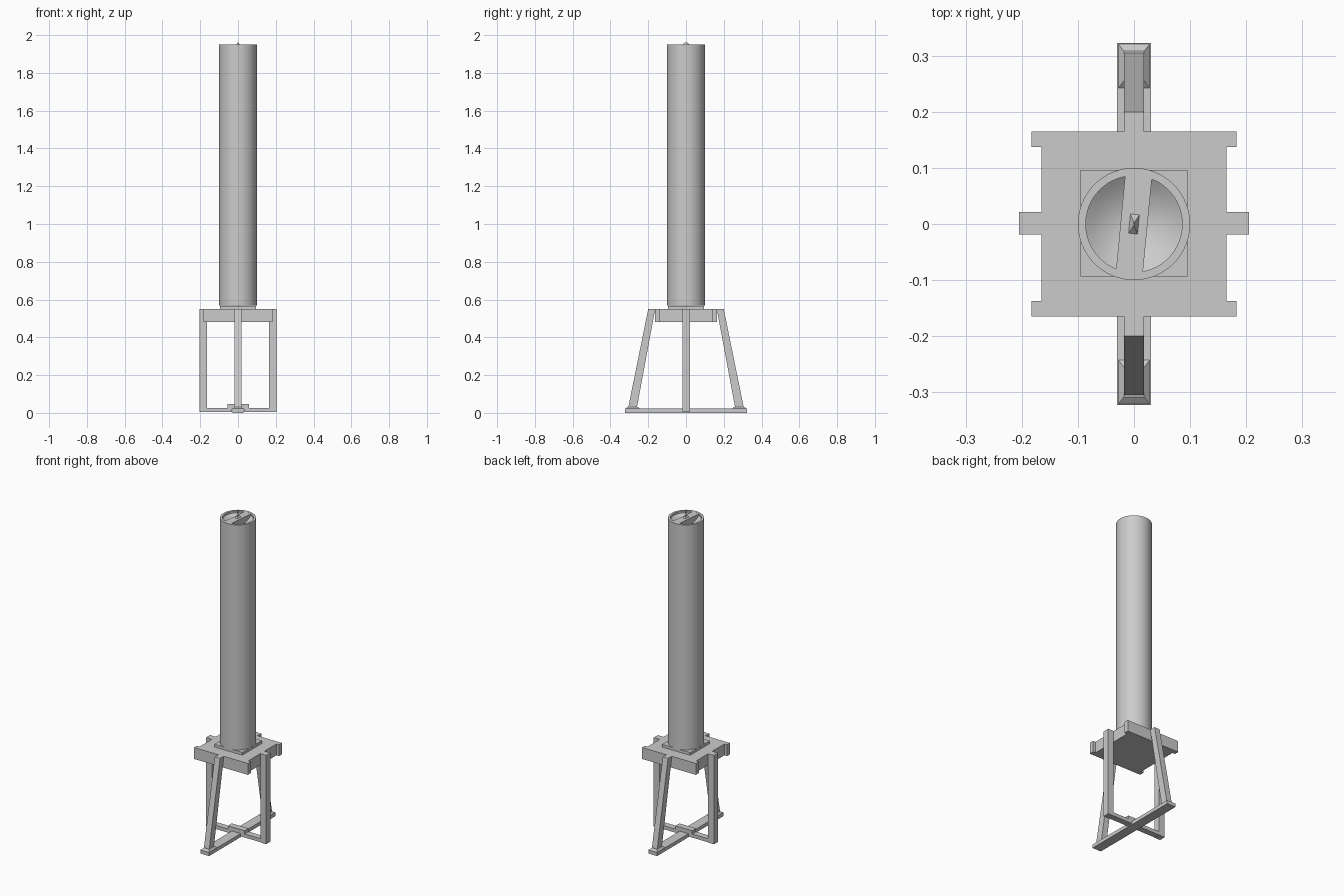
import bpy, bmesh, math
from mathutils import Matrix, Vector

default = bpy.data.objects.get("Cube")
if default:
    bpy.data.objects.remove(default)

grey = bpy.data.materials.new("light grey")
grey.use_nodes = True
colour = (0.6, 0.6, 0.6, 1)
grey.diffuse_color = colour
grey.node_tree.nodes["Principled BSDF"].inputs["Base Color"].default_value = colour


def finish(name, bm):
    bmesh.ops.recalc_face_normals(bm, faces=bm.faces)
    mesh = bpy.data.meshes.new(name)
    bm.to_mesh(mesh)
    bm.free()
    mesh.materials.append(grey)
    obj = bpy.data.objects.new(name, mesh)
    bpy.context.collection.objects.link(obj)
    return obj


def prism(name, points, offset):
    """Extrude a closed outline of 3D points along an offset."""
    bm = bmesh.new()
    face = bm.faces.new([bm.verts.new(p) for p in points])
    new = bmesh.ops.extrude_face_region(bm, geom=[face])["geom"]
    bmesh.ops.translate(bm, vec=offset, verts=[v for v in new if isinstance(v, bmesh.types.BMVert)])
    # keep the starting face as the closing cap
    if not face.is_valid:
        bm.faces.new([bm.verts[i] for i in range(len(points))])
    return finish(name, bm)


def box(name, low, high, turn=0):
    low, high = Vector(low), Vector(high)
    bm = bmesh.new()
    bmesh.ops.create_cube(bm, size=1)
    bmesh.ops.scale(bm, vec=high - low, verts=bm.verts)
    bmesh.ops.translate(bm, vec=(low + high) / 2, verts=bm.verts)
    bmesh.ops.rotate(bm, matrix=Matrix.Rotation(turn, 3, 'Z'), verts=bm.verts)
    return finish(name, bm)


def frustum(name, base, top, z0, z1, turn=0):
    """Solid between two rectangles (x0, x1, y0, y1) at two heights."""
    bm = bmesh.new()
    for (x0, x1, y0, y1), z in ((base, z0), (top, z1)):
        for x in (x0, x1):
            for y in (y0, y1):
                bm.verts.new((x, y, z))
    bmesh.ops.convex_hull(bm, input=bm.verts)
    bmesh.ops.rotate(bm, matrix=Matrix.Rotation(turn, 3, 'Z'), verts=bm.verts)
    return finish(name, bm)


# Tube with a shallow bowl sunk into its upper end
rim_z, inner = 1.95, 0.086
profile = [(0, 0.568), (0.1, 0.568), (0.1, rim_z), (inner, rim_z)]
for i in range(9):
    r = inner * (1 - i / 8)
    profile.append((r, 1.905 + 0.033 * (r / inner) ** 2))
bm = bmesh.new()
verts = [bm.verts.new((r, 0, z)) for r, z in profile]
edges = [bm.edges.new(pair) for pair in zip(verts, verts[1:])]
bmesh.ops.spin(bm, geom=verts + edges, cent=(0, 0, 0), axis=(0, 0, 1),
               angle=math.tau, steps=64)
bmesh.ops.remove_doubles(bm, verts=bm.verts, dist=0.0001)
tube = finish("tube", bm)
bpy.ops.object.select_all(action='DESELECT')
tube.select_set(True)
bpy.context.view_layer.objects.active = tube
bpy.ops.object.shade_smooth_by_angle(angle=math.radians(30))

# Crossbar over the bowl, with a small pointed sight and pin
turn = math.radians(-5.5)
box("tube_crossbar", (-0.024, -0.088, 1.9), (0.024, 0.088, rim_z - 0.0003), turn)
frustum("sight_base", (-0.009, 0.009, -0.019, 0.019), (-0.001, 0.001, -0.004, 0.004),
        rim_z - 0.002, 1.962, turn)
box("sight_pin", (-0.001, -0.001, 1.955), (0.001, 0.001, 2.0), turn)

# Square mount below the tube
box("tube_mount", (-0.095, -0.094, 0.549), (0.095, 0.096, 0.567))

# Table top with end rails that stick out at the sides
quarter = [(0.165, 0.137), (0.183, 0.137), (0.183, 0.165)]
half = [(x, -y) for x, y in reversed(quarter)] + quarter
outline = half + [(-x, -y) for x, y in half]
prism("table_top", [(x, y, 0.48) for x, y in outline], (0, 0, 0.07))

# Upright side legs, slanted front and back legs, and feet
for side, x_name, y_name in ((1, "left", "back"), (-1, "right", "front")):
    x0, x1 = sorted((0.165 * side, 0.205 * side))
    box(x_name + "_leg", (x0, -0.019, 0.004), (x1, 0.021, 0.55))

    section = [(0.163, 0.55), (0.2, 0.55), (0.306, 0.028), (0.26, 0.028)]
    prism(y_name + "_leg", [(-0.018, y * side, z) for y, z in section], (0.036, 0, 0))

    base = (-0.03, 0.03, *sorted((0.24 * side, 0.323 * side)))
    top = (-0.018, 0.018, *sorted((0.255 * side, 0.308 * side)))
    frustum(y_name + "_foot", base, top, 0.02, 0.032)

    # Low side rail reaching in to the long floor beam
    x0, x1 = sorted((0.031 * side, 0.17 * side))
    box(x_name + "_rail", (x0, -0.018, 0.005), (x1, 0.02, 0.027))

# Long floor beam and the bridge that crosses it
box("floor_beam", (-0.03, -0.323, 0), (0.03, 0.323, 0.022))
box("rail_bridge", (-0.056, -0.018, 0.021), (0.058, 0.02, 0.047))
